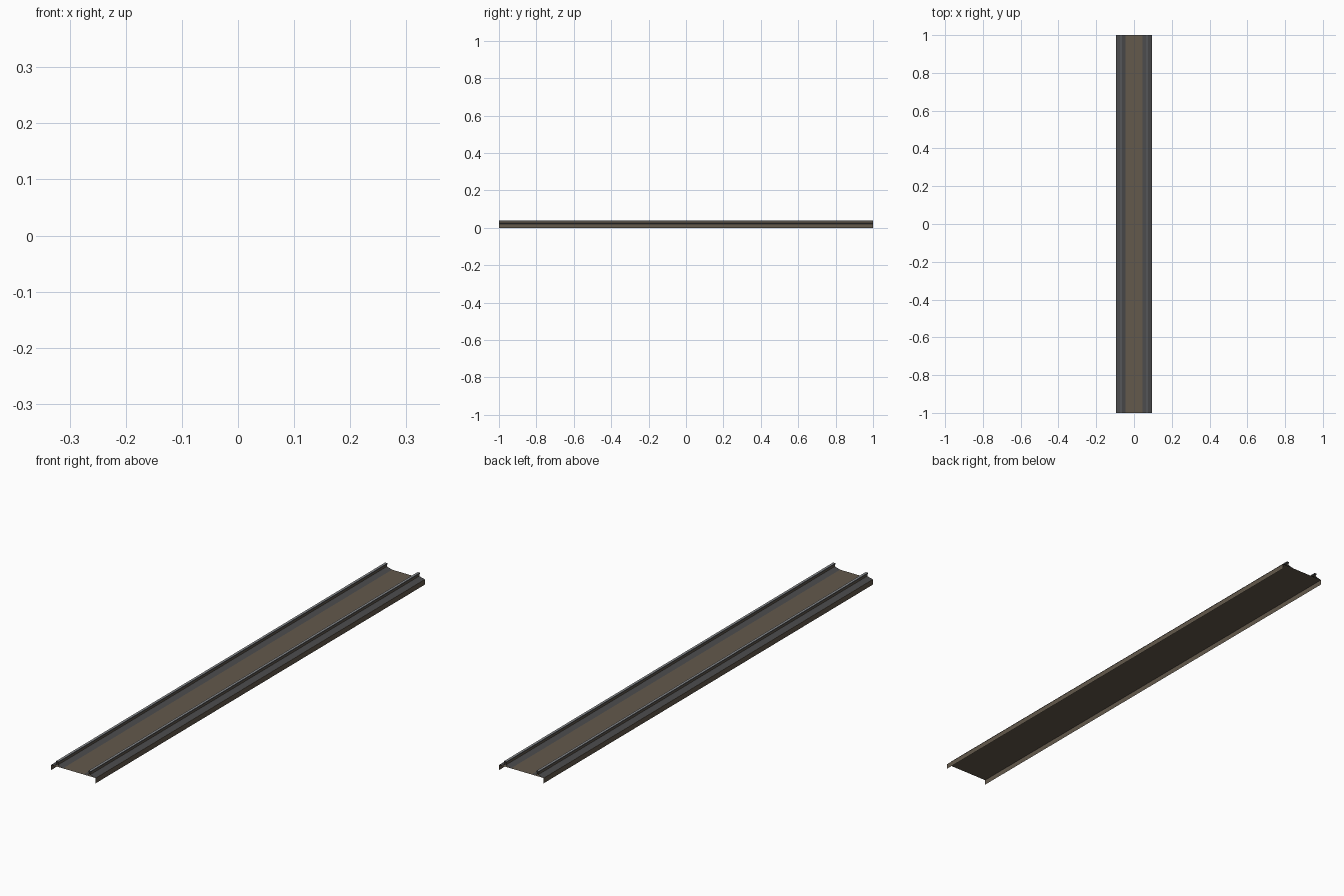
import bpy
import bmesh

if "Cube" in bpy.data.objects:
    bpy.data.objects.remove(bpy.data.objects["Cube"])


def material(name, rgb):
    m = bpy.data.materials.new(name)
    m.diffuse_color = (*rgb, 1.0)
    m.use_nodes = True
    m.node_tree.nodes["Principled BSDF"].inputs["Base Color"].default_value = m.diffuse_color
    return m


BROWN = material("bed brown", (0.125, 0.100, 0.072))
DARK = material("dark iron", (0.070, 0.070, 0.072))
STEEL = material("worn steel", (0.235, 0.245, 0.255))
MATS = [BROWN, DARK, STEEL]


def strip(name, points, colours):
    """Open (x, z) profile swept along y without end caps, mirrored in x."""
    bm = bmesh.new()
    rows = [(bm.verts.new((x, -1, z)), bm.verts.new((x, 1, z))) for x, z in points]
    for (a, b), (c, d), colour in zip(rows, rows[1:], colours):
        bm.faces.new((a, c, d, b)).material_index = colour
    mesh = bpy.data.meshes.new(name)
    bm.to_mesh(mesh)
    bm.free()
    for m in MATS:
        mesh.materials.append(m)
    obj = bpy.data.objects.new(name, mesh)
    bpy.context.collection.objects.link(obj)
    mirror = obj.modifiers.new("mirror", 'MIRROR')
    mirror.use_axis = (True, False, False)
    return obj


# Track bed: flat top with thin skirts hanging down, open underneath
strip("track_bed", [(0, 0.02), (0.095, 0.02), (0.095, 0)], [0, 0])

# Rails: sloped foot, narrow web and bright running head
C = 0.069
rail = [(C - 0.025, 0.0205), (C - 0.006, 0.025), (C - 0.0025, 0.027),
        (C - 0.0025, 0.033), (C - 0.005, 0.035), (C - 0.005, 0.040),
        (C + 0.005, 0.040), (C + 0.005, 0.035), (C + 0.0025, 0.033),
        (C + 0.0025, 0.027), (C + 0.006, 0.025), (C + 0.025, 0.0205)]
strip("rails", rail, [1, 1, 0, 1, 1, 2, 1, 1, 0, 1, 1])
